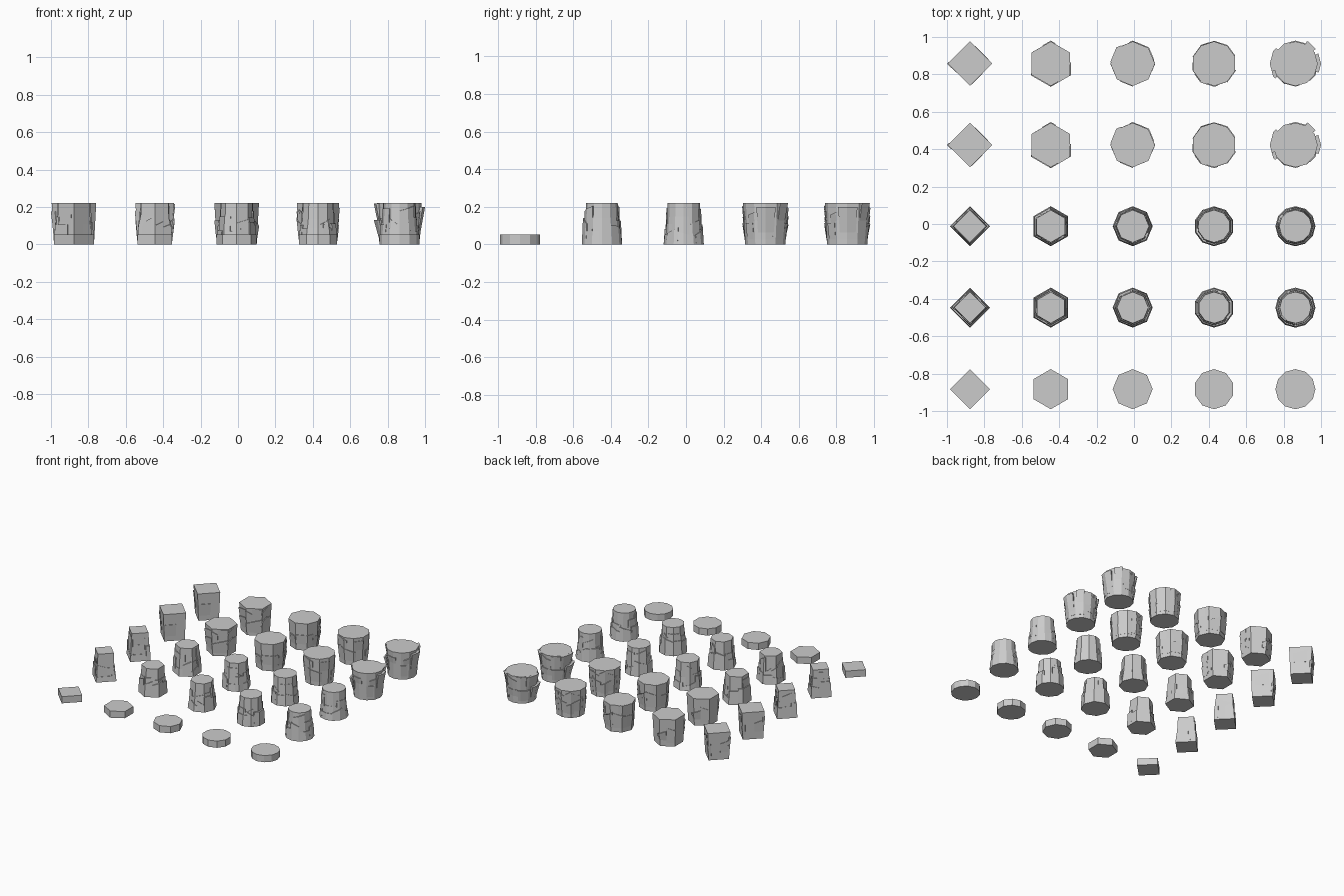
import bpy, bmesh, math, random

random.seed(7)

if "Cube" in bpy.data.objects:
    bpy.data.objects.remove(bpy.data.objects["Cube"], do_unlink=True)

stone = bpy.data.materials.new("grey_stone")
stone.use_nodes = True
GREY = (0.6, 0.6, 0.6, 1)
stone.diffuse_color = GREY
stone.node_tree.nodes["Principled BSDF"].inputs["Base Color"].default_value = GREY

HEIGHT = 0.22
BASE = 0.107


def ring_point(n, t, r):
    """Point on an n-sided outline; t counts corners, starting at the back."""
    i = math.floor(t)
    f = t - i
    a, b = (math.pi / 2 + math.tau * k / n for k in (i, i + 1))
    return (r * (math.cos(a) * (1 - f) + math.cos(b) * f),
            r * (math.sin(a) * (1 - f) + math.sin(b) * f))


def prism(bm, n, r0, r1, h):
    """Solid core with a straight slope from r0 to r1."""
    low = [bm.verts.new((*ring_point(n, t, r0), 0)) for t in range(n)]
    top = [bm.verts.new((*ring_point(n, t, r1), h)) for t in range(n)]
    bm.faces.new(low[::-1])
    bm.faces.new(top)
    for i in range(n):
        j = (i + 1) % n
        bm.faces.new((low[i], low[j], top[j], top[i]))


def slab(bm, n, t0, t1, z0, z1, tilt, r0, r1, inner):
    """Stone plate wrapped round part of the outline, with a tilted top."""
    ts = [t0] + list(range(math.floor(t0) + 1, math.ceil(t1))) + [t1]
    rows = []
    for t in ts:
        top = min(HEIGHT - 0.0005, z1 + tilt * ((t - t0) / (t1 - t0) - 0.5))
        corners = ((inner, z0), (r0, z0), (r1, top), (inner, top))
        rows.append([bm.verts.new((*ring_point(n, t, r), z)) for r, z in corners])
    bm.faces.new(rows[0])
    bm.faces.new(rows[-1][::-1])
    for a, b in zip(rows, rows[1:]):
        for k in range(4):
            m = (k + 1) % 4
            bm.faces.new((a[k], b[k], b[m], a[m]))


def pieces(n, small, large):
    """Split the outline into uneven lengths."""
    t, start = 0.0, random.uniform(0, 1)
    while t < n - 0.01:
        end = t + n * random.uniform(small, large)
        if end > n * (1 - small * 0.6):
            end = n
        yield t + start, end + start
        t = end


def tapered_pillar(bm, n, top):
    prism(bm, n, 0.093, top, HEIGHT)
    # low outer plates, then taller plates behind them
    for r0, r1, low, high in ((BASE, 0.101, 0.04, 0.13), (0.1, 0.092, 0.1, 0.2)):
        for t0, t1 in pieces(n, 0.07, 0.19):
            z = random.uniform(low, high)
            tilt = random.choice((0, 0, 0.03, -0.03))
            slab(bm, n, t0, t1, 0, z, tilt, r0, r1, 0.06)


def flared_pillar(bm, n):
    rim = 0.119
    prism(bm, n, BASE, rim, HEIGHT)

    def core(z):
        return BASE + (rim - BASE) * z / HEIGHT

    # two tiers of plates that lean outwards
    for lo, hi, gap in (((0.02, 0.06), (0.1, 0.15), 0.25),
                        ((0.08, 0.13), (0.17, 0.225), 0.35)):
        for t0, t1 in pieces(n, 0.06, 0.17):
            z0, z1 = random.uniform(*lo), random.uniform(*hi)
            out = random.uniform(0.003, 0.011)
            tilt = random.choice((0, 0, 0.03, -0.03))
            if random.random() > gap:
                slab(bm, n, t0, t1, z0, z1, tilt, core(z0) + 0.001,
                     min(core(z1) + out, 0.1235), 0.08)
    # the roundest pillar spreads sideways
    if n == 12:
        for t0, t1, z0, z1 in ((1.7, 3.6, 0.1, 0.22), (2.4, 4.2, 0.03, 0.13),
                               (8.3, 9.8, 0.05, 0.2), (10.2, 11.1, 0.1, 0.22)):
            slab(bm, n, t0, t1, z0, z1, 0, core(z0), 0.137, 0.08)


COLUMNS = ((4, -0.877), (6, -0.445), (8, -0.007), (10, 0.428), (12, 0.863))
ROWS = (("flat_base", -0.883), ("narrow_pillar", -0.447), ("stepped_pillar", -0.012),
        ("flared_pillar", 0.422), ("wide_pillar", 0.857))

for row, (label, y) in enumerate(ROWS):
    for n, x in COLUMNS:
        bm = bmesh.new()
        # both flared rows share their pattern
        random.seed(min(row, 3) * 100 + n)
        if row == 0:
            prism(bm, n, BASE, BASE, 0.054)
        elif row < 3:
            tapered_pillar(bm, n, 0.084 if row == 1 else 0.087)
        else:
            flared_pillar(bm, n)
        bmesh.ops.recalc_face_normals(bm, faces=bm.faces)
        name = f"{label}_{n}_sided"
        mesh = bpy.data.meshes.new(name)
        bm.to_mesh(mesh)
        bm.free()
        mesh.materials.append(stone)
        obj = bpy.data.objects.new(name, mesh)
        obj.location = (x, y, 0)
        bpy.context.scene.collection.objects.link(obj)
